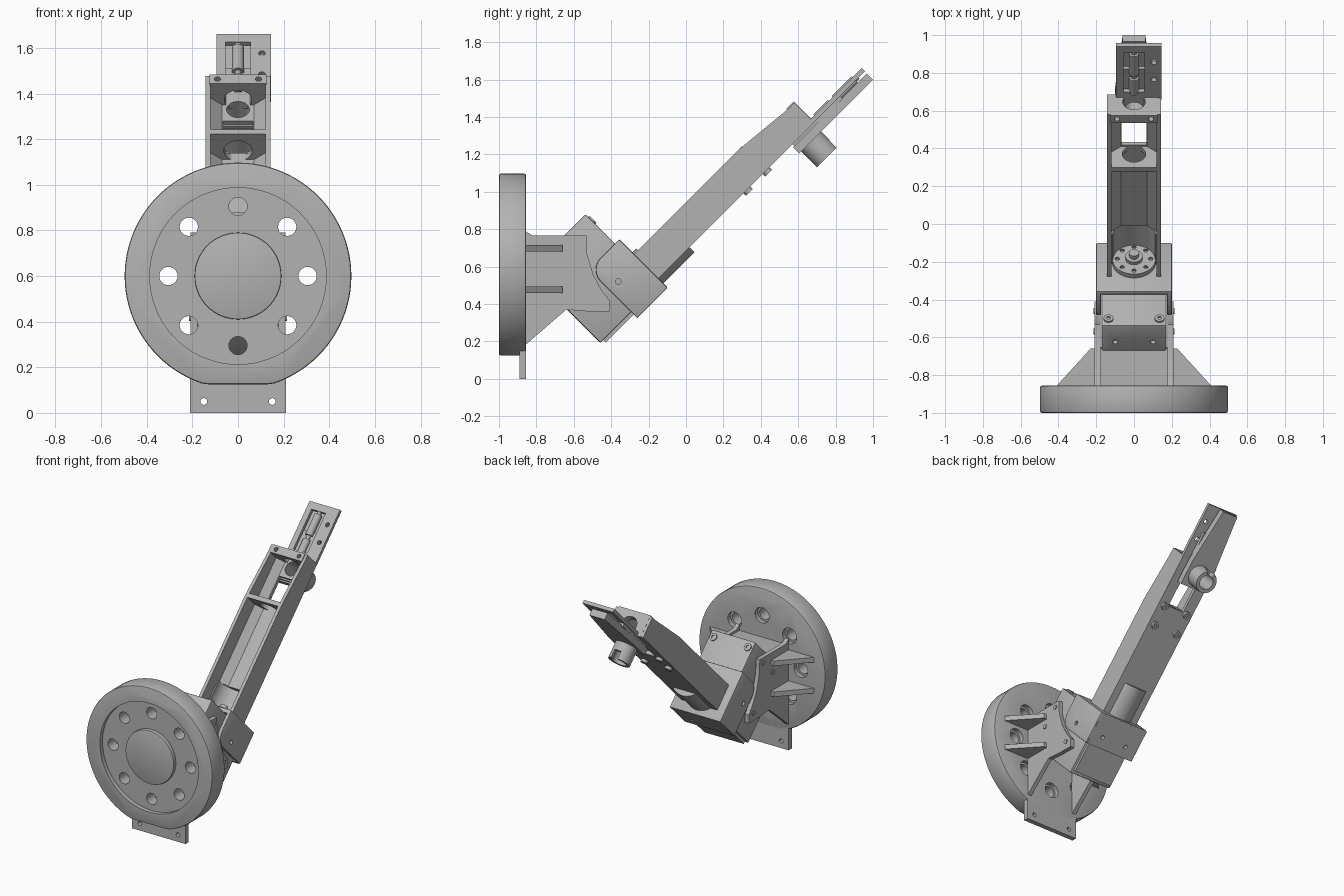
import bpy, bmesh, math

cube = bpy.data.objects.get("Cube")
if cube:
    bpy.data.objects.remove(cube)

grey = bpy.data.materials.new("mid_grey")
grey.use_nodes = True
grey.diffuse_color = (0.45, 0.45, 0.45, 1)
grey.node_tree.nodes["Principled BSDF"].inputs["Base Color"].default_value = (0.45, 0.45, 0.45, 1)

TILT = math.pi / 4  # the arm, servo and bracket lean back by this angle


def circle(a, b, r, n=32):
    return [(a + r * math.cos(2 * math.pi * i / n), b + r * math.sin(2 * math.pi * i / n)) for i in range(n)]


def rect(a0, a1, b0, b1):
    return [(a0, b0), (a1, b0), (a1, b1), (a0, b1)]


def prism(name, pts, axis, lo, hi, tilt=True, cuts=(), bevel=0):
    """Extrude a flat outline along an axis, subtract cutters, round edges."""
    def place(p, t):
        return {"X": (t, *p), "Y": (p[0], t, p[1]), "Z": (*p, t)}[axis]
    bm = bmesh.new()
    a = [bm.verts.new(place(p, lo)) for p in pts]
    b = [bm.verts.new(place(p, hi)) for p in pts]
    n = len(pts)
    bm.faces.new(a)
    bm.faces.new(b[::-1])
    for i in range(n):
        j = (i + 1) % n
        bm.faces.new((a[j], a[i], b[i], b[j]))
    bmesh.ops.recalc_face_normals(bm, faces=bm.faces)
    mesh = bpy.data.meshes.new(name)
    bm.to_mesh(mesh)
    bm.free()
    mesh.materials.append(grey)
    ob = bpy.data.objects.new(name, mesh)
    bpy.context.collection.objects.link(ob)
    if tilt:
        ob.rotation_euler.x = TILT
    if bevel:
        mod = ob.modifiers.new("round", "BEVEL")
        mod.width, mod.segments, mod.limit_method = bevel, 2, "ANGLE"
        mod.angle_limit = math.radians(40)
    cutters = []
    for c in cuts:
        cutter = prism("cutter", *c, tilt=tilt)
        cutter.hide_render = True
        mod = ob.modifiers.new("cut", "BOOLEAN")
        mod.operation, mod.solver, mod.object = "DIFFERENCE", "EXACT", cutter
        cutters.append(cutter)
    if ob.modifiers:
        bpy.context.view_layer.update()
        deps = bpy.context.evaluated_depsgraph_get()
        baked = bpy.data.meshes.new_from_object(ob.evaluated_get(deps))
        ob.modifiers.clear()
        ob.data = baked
        for cutter in cutters:
            bpy.data.objects.remove(cutter)
    ob.data.shade_smooth()
    ob.data.set_sharp_from_angle(angle=math.radians(30))
    return ob


def pair(name, pts, lo, hi, **kw):
    """Two side plates mirrored across x = 0."""
    prism("left_" + name, pts, "X", lo, hi, **kw)
    prism("right_" + name, pts, "X", -hi, -lo, **kw)


# Base disc with a ring recess, eight holes and a flat underside
outline = [(x, max(z, 0.125)) for x, z in circle(0, 0.6, 0.497, 96)]
disc_cuts = [(circle(0, 0.6, 0.387, 72), "Y", -1.1, -0.97)]
for hx, hz in circle(0, 0.6, 0.305, 8):
    disc_cuts.append((circle(hx, hz, 0.04, 24), "Y", -1.1, -0.8))
    disc_cuts.append((circle(hx, hz, 0.055, 24), "Y", -0.885, -0.8))
prism("base_disc", outline, "Y", -1, -0.855, tilt=False, cuts=disc_cuts, bevel=0.01)
prism("disc_boss", circle(0, 0.6, 0.19, 64), "Y", -0.995, -0.96, tilt=False, bevel=0.005)
prism("foot_plate", rect(-0.21, 0.21, 0, 0.16), "Y", -0.89, -0.855, tilt=False,
      cuts=[(circle(s * 0.15, 0.05, 0.015, 16), "Y", -1, -0.8) for s in (-1, 1)])

# Mount: side cheeks with a concave rear edge, top web and outer ribs
cheek = [(-0.86, 0.79), (-0.82, 0.767), (-0.533, 0.767), (-0.528, 0.665), (-0.496, 0.558),
         (-0.453, 0.477), (-0.41, 0.42), (-0.41, 0.36), (-0.52, 0.36), (-0.64, 0.37), (-0.86, 0.18)]
pair("mount_cheek", cheek, 0.178, 0.208, tilt=False)
for y, z in ((-0.57, 0.73), (-0.675, 0.627), (-0.46, 0.418)):
    pair("cheek_screw", circle(y, z, 0.016, 16), 0.2, 0.214, tilt=False)
prism("mount_web", rect(-0.18, 0.18, -0.86, -0.65), "Z", 0.72, 0.75, tilt=False)
for z in (0.46, 0.68):
    for s in (-1, 1):
        prism("mount_rib", [(s * 0.2, -0.66), (s * 0.23, -0.66), (s * 0.41, -0.857), (s * 0.2, -0.857)],
              "Z", z, z + 0.035, tilt=False)

# Servo body; from here on y runs along the arm and z across it
prism("servo_body", rect(-0.172, 0.172, -0.188, 0.243), "Z", 0.46, 1.003, bevel=0.008,
      cuts=[(circle(s * 0.1, 0.12, 0.014, 16), "Z", 0.98, 1.1) for s in (-1, 1)])
prism("servo_foot", rect(-0.155, 0.155, -0.165, 0.2), "Z", 0.44, 0.47)
for s in (-1, 1):
    prism("servo_screw", circle(s * 0.135, 0.955, 0.026, 16), "Y", 0.23, 0.252,
          cuts=[(circle(s * 0.135, 0.955, 0.012, 6), "Y", 0.245, 0.3)])

# Rotating bracket: rounded cheeks, end plate and underside
corner = [(0.135 - 0.09 * math.sin(t * math.pi / 12), 0.69 + 0.09 * math.cos(t * math.pi / 12)) for t in range(7)]
pair("bracket_cheek", [(0.275, 0.415), (0.275, 0.78)] + corner + [(0.045, 0.415)], 0.175, 0.2,
     cuts=[(circle(0.112, 0.624, 0.015, 16), "X", -0.3, 0.3)], bevel=0.006)
prism("bracket_end", rect(-0.19, 0.19, 0.415, 0.78), "Y", 0.247, 0.276, bevel=0.006)
prism("bracket_floor", rect(-0.19, 0.19, 0.045, 0.27), "Z", 0.414, 0.44,
      cuts=[(circle(s * 0.1, 0.12, 0.014, 16), "Z", 0.4, 0.5) for s in (-1, 1)])

# Horn with a ring of holes, inside the foot of the arm
prism("servo_horn", circle(0, 0.565, 0.115, 48), "Y", 0.27, 0.305,
      cuts=[(circle(x, z, 0.012, 12), "Y", 0.29, 0.4) for x, z in circle(0, 0.565, 0.088, 8)])
prism("horn_hub", circle(0, 0.565, 0.045), "Y", 0.3, 0.325)
prism("horn_screw", circle(0, 0.565, 0.026, 16), "Y", 0.32, 0.35)

# Arm: open channel with a rounded foot
wall = [(0.275, 0.485), (0.275, 0.668), (1.062, 0.668), (1.4, 0.635), (1.455, 0.635), (1.455, 0.485)]
pair("arm_wall", wall, 0.12, 0.143)
cup_hole = (circle(0, 1.371, 0.05), "Z", 0.2, 0.6)
prism("arm_floor", [(-0.13, 0.485), (0.13, 0.485), (0.13, 0.56), (0.07, 0.51), (-0.07, 0.51), (-0.13, 0.56)],
      "Y", 0.276, 1.455,
      cuts=[(rect(-0.065, 0.065, 1.1, 1.3), "Z", 0.3, 0.7),
            (circle(0, 0.575, 0.112, 40), "Y", 0.2, 0.495), cup_hole])
prism("arm_foot", [(x, min(z, 0.575)) for x, z in circle(0, 0.575, 0.128, 48)], "Y", 0.276, 0.51,
      cuts=[(circle(0, 0.575, 0.112, 40), "Y", 0.2, 0.495), (rect(-0.2, 0.2, 0.51, 0.7), "Y", 0.495, 0.6)])

# Bearing bars across the arm
prism("middle_bar", rect(-0.125, 0.125, 0.485, 0.668), "Y", 1.06, 1.09,
      cuts=[(circle(0, 0.565, 0.062), "Y", 1, 1.2)])
prism("end_bar", rect(-0.125, 0.125, 0.486, 0.642), "Y", 1.4, 1.456,
      cuts=[(circle(0, 0.54, 0.06), "Y", 1.3, 1.5)]
      + [(circle(s * 0.09, 1.428, 0.014, 16), "Z", 0.61, 0.7) for s in (-1, 1)])

# Screws under the arm
for y in (0.945, 1.09):
    for s in (-1, 1):
        prism("arm_screw", circle(s * 0.095, y, 0.025, 16), "Z", 0.465, 0.49,
              cuts=[(circle(s * 0.095, y, 0.012, 6), "Z", 0.4, 0.475)])

# Tip: slotted plate, tapered backing plate and a spacer between them
prism("tip_plate", rect(-0.095, 0.145, 1.44, 1.84), "Z", 0.486, 0.51,
      cuts=[(rect(-0.055, 0.055, 1.5, 1.79), "Z", 0.4, 0.6)]
      + [(circle(0.105, y, 0.015, 16), "Z", 0.4, 0.6) for y in (1.59, 1.72)])
prism("tip_backing", [(-0.1, 1.28), (0.1, 1.28), (0.1, 1.45), (0.06, 1.838), (-0.06, 1.838), (-0.1, 1.45)],
      "Z", 0.423, 0.471, cuts=[cup_hole])
prism("tip_spacer", rect(-0.09, 0.09, 1.29, 1.65), "Z", 0.465, 0.488, cuts=[cup_hole])

# Plunger lying in the slot
for r, y0, y1 in ((0.014, 1.46, 1.79), (0.026, 1.62, 1.77), (0.026, 1.48, 1.59)):
    prism("plunger", circle(0, 0.492, r, 20), "Y", y0, y1)

# Notched socket under the tip
prism("socket", circle(0, 1.371, 0.076, 40), "Z", 0.305, 0.45,
      cuts=[cup_hole, (rect(-0.025, 0.025, 1.371, 1.5), "Z", 0.2, 0.36)])
